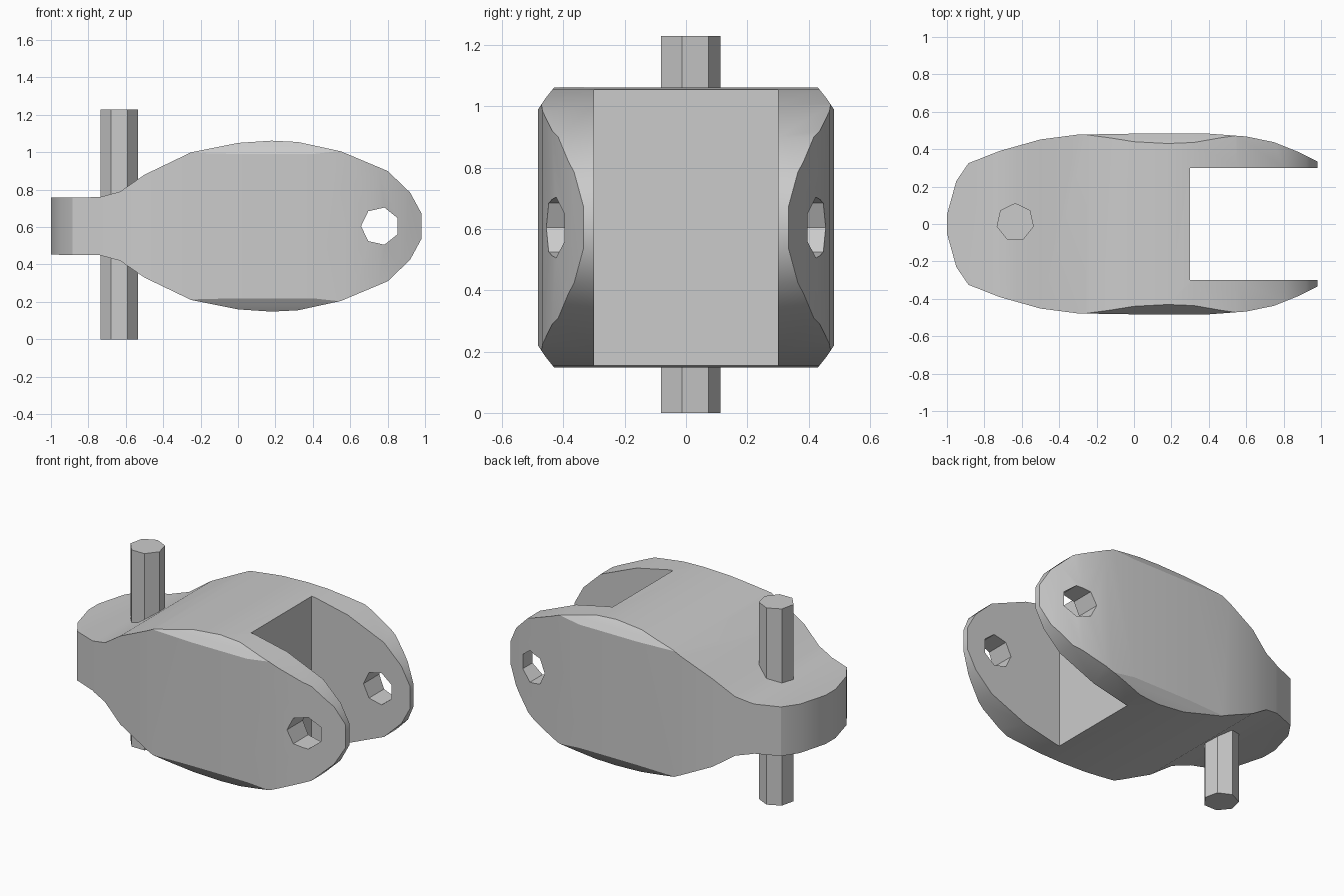
import bpy, bmesh
from math import radians
from mathutils import Matrix

default_cube = bpy.data.objects.get("Cube")
if default_cube:
    bpy.data.objects.remove(default_cube, do_unlink=True)

grey = bpy.data.materials.new("light grey")
grey.use_nodes = True
GREY = (0.6, 0.6, 0.6, 1)
grey.diffuse_color = GREY
grey.node_tree.nodes["Principled BSDF"].inputs["Base Color"].default_value = GREY
MID = 0.605


def add_object(name, bm):
    bmesh.ops.recalc_face_normals(bm, faces=bm.faces)
    mesh = bpy.data.meshes.new(name)
    bm.to_mesh(mesh)
    bm.free()
    mesh.materials.append(grey)
    ob = bpy.data.objects.new(name, mesh)
    bpy.context.collection.objects.link(ob)
    return ob


def prism(name, half, place):
    """Mirror a half outline (u, v) and extrude it; place maps (u, v, w) to xyz."""
    outline = half + [(u, -v) for u, v in reversed(half)]
    bm = bmesh.new()
    ends = [[bm.verts.new(place(u, v, w)) for u, v in outline] for w in (-1.3, 1.3)]
    bm.faces.new(ends[0])
    bm.faces.new(ends[1])
    for i in range(len(outline)):
        j = (i + 1) % len(outline)
        bm.faces.new((ends[0][i], ends[0][j], ends[1][j], ends[1][i]))
    return add_object(name, bm)


def rod(name, sides, radius, length, matrix):
    bm = bmesh.new()
    bmesh.ops.create_cone(bm, cap_ends=True, segments=sides, radius1=radius,
                          radius2=radius, depth=length, matrix=matrix)
    return add_object(name, bm)


def combine(ob, other, operation):
    mod = ob.modifiers.new(operation, 'BOOLEAN')
    mod.object, mod.operation, mod.solver = other, operation, 'EXACT'
    bpy.context.view_layer.objects.active = ob
    bpy.ops.object.modifier_apply(modifier=mod.name)
    bpy.data.objects.remove(other, do_unlink=True)


# Body: side outline crossed with the plan outline and a rounded end section
side = [(-1.05, .152), (-.74, .155), (-.63, .185), (-.5, .275), (-.25, .395), (0, .445),
        (.18, .457), (.32, .45), (.55, .4), (.8, .295), (.92, .18), (.98, .07)]
plan = [(-1, .05), (-.95, .23), (-.885, .325), (-.72, .39), (-.5, .452), (-.3, .478),
        (0, .483), (.4, .483), (.6, .468), (.75, .437), (.88, .385), (1, .325)]
section = [(-.5, .36), (-.46, .42), (-.42, .47), (.42, .47), (.46, .42), (.5, .36)]
body = prism("clevis_body", side, lambda u, v, w: (u, w, v + MID))
combine(body, prism("plan_cutter", plan, lambda u, v, w: (u, v, w + MID)), 'INTERSECT')
combine(body, prism("section_cutter", section, lambda u, v, w: (w, u, v + MID)), 'INTERSECT')

# Slot between the two fork arms
slot = [(.3, .3), (1.2, .3)]
combine(body, prism("slot_cutter", slot, lambda u, v, w: (u, v, w + MID)), 'DIFFERENCE')

# Cross hole through both arms
turn = Matrix.Rotation(radians(90), 4, 'X') @ Matrix.Rotation(radians(90), 4, 'Z')
hole = rod("hole_cutter", 7, .102, 3, Matrix.Translation((.76, 0, MID)) @ turn)
combine(body, hole, 'DIFFERENCE')

# Upright pin through the narrow end
pin = rod("pin", 7, .102, 1.23,
          Matrix.Translation((-.635, .01, .615)) @ Matrix.Rotation(radians(0), 4, 'Z'))

bpy.ops.object.select_all(action='DESELECT')
for ob in (body, pin):
    ob.select_set(True)
bpy.context.view_layer.objects.active = body
bpy.ops.object.shade_smooth_by_angle(angle=radians(30))
